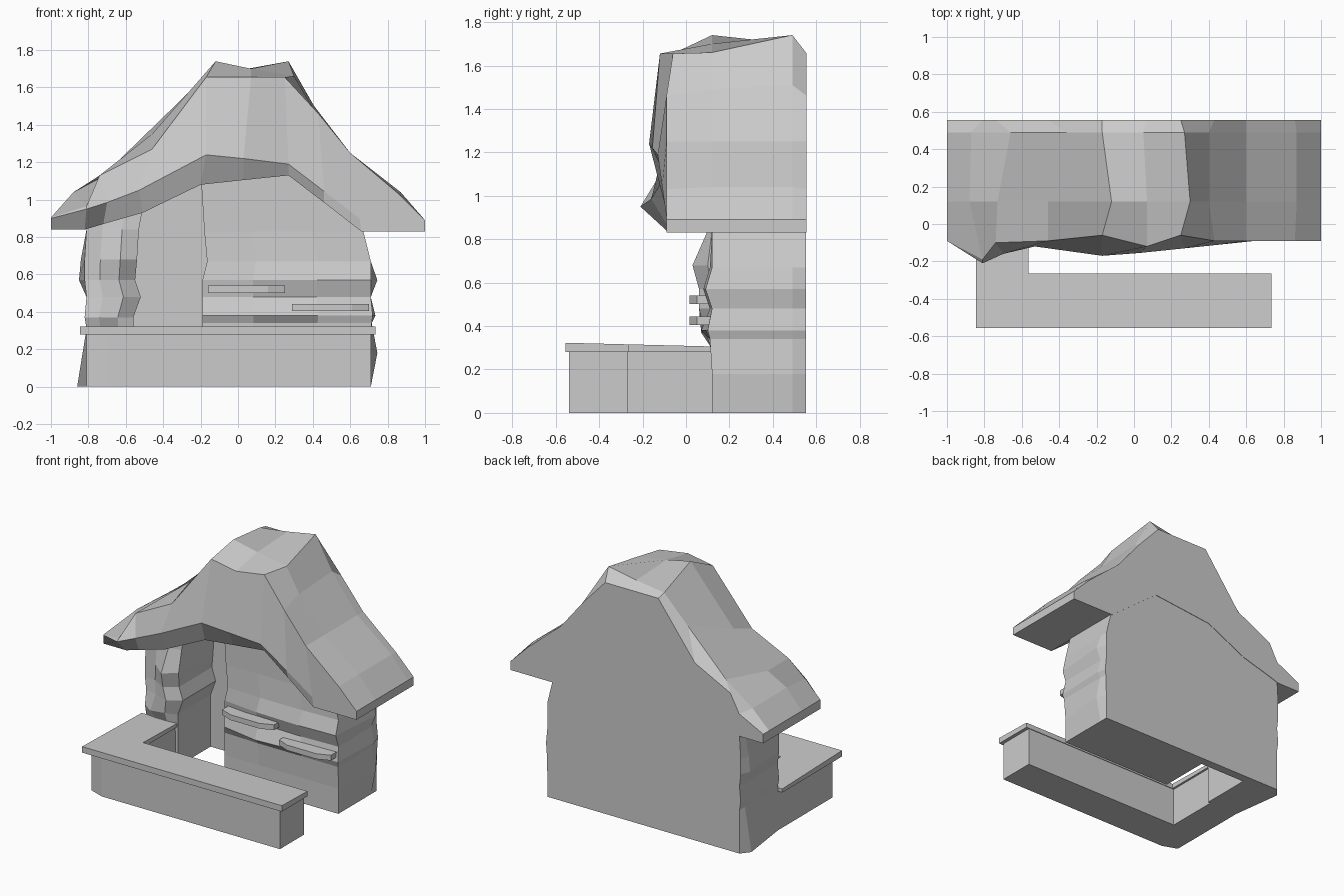
import bpy, bmesh


def finish(name, bm):
    """Clean up a bmesh and add it to the scene as a flat-shaded object."""
    bmesh.ops.remove_doubles(bm, verts=bm.verts, dist=0.0005)
    bmesh.ops.recalc_face_normals(bm, faces=bm.faces)
    me = bpy.data.meshes.new(name)
    bm.to_mesh(me)
    bm.free()
    ob = bpy.data.objects.new(name, me)
    bpy.context.collection.objects.link(ob)
    return ob


def loft(name, rings, wrap=False):
    """Skin equal-length closed rings and cap both ends."""
    bm = bmesh.new()
    vs = [[bm.verts.new(p) for p in r] for r in rings]
    n = len(vs[0])
    for a, b in zip(vs, vs[1:]):
        for i in range(n):
            j = (i + 1) % n
            bm.faces.new((a[i], a[j], b[j], b[i]))
    bm.faces.new(vs[0])
    bm.faces.new(vs[-1])
    return finish(name, bm)


def prism(name, outline, z0, top):
    """Extrude a plan outline; top is a function giving the height at y."""
    return loft(name, [[(x, y, z0) for x, y in outline],
                       [(x, y, top(y)) for x, y in outline]])


# Roof: matching profiles from left to right, skinned across x
under = [(-1, .84), (-.82, .84), (-.72, .87), (-.51, .93), (-.2, 1.08), (.03, 1.105),
         (.27, 1.13), (.46, .985), (.66, .83), (.85, .83), (1, .83)]
lip = [(-1, -.09, .9), (-.81, -.21, .95), (-.7, -.16, .985), (-.53, -.12, 1.05),
       (-.17, -.17, 1.24), (.03, -.155, 1.22), (.27, -.13, 1.19), (.46, -.11, 1.045),
       (.65, -.09, .9), (.85, -.09, .87), (1, -.09, .86)]
rim = [(-1, -.09, .905), (-.81, -.19, .965), (-.74, -.1, 1.13), (-.46, -.09, 1.27),
       (-.17, -.06, 1.655), (.07, -.12, 1.655), (.25, -.06, 1.655), (.43, -.09, 1.46),
       (.6, -.09, 1.25), (.86, -.09, 1.03), (1, -.09, .89)]
ridge = [(-1, .905), (-.88, 1.04), (-.73, 1.12), (-.46, 1.35), (-.12, 1.74), (.07, 1.7),
         (.3, 1.66), (.4, 1.49), (.6, 1.25), (.87, 1.04), (1, .89)]
rear = [(-1, .905), (-.87, 1.03), (-.66, 1.18), (-.36, 1.48), (-.17, 1.67), (.05, 1.7),
        (.27, 1.74), (.4, 1.51), (.6, 1.25), (.87, 1.04), (1, .89)]
BACK = .556
rings = []
for u, l, r, m, q in zip(under, lip, rim, ridge, rear):
    bz = r[2] if abs(r[0] + .81) > .01 else 1.0
    rings.append([(u[0], -.09, u[1]), l, r, (m[0], .12, m[1]), (q[0], .49, q[1]),
                  (r[0], BACK, bz), (u[0], BACK, u[1])])
loft("roof", rings)


# Rough walls: level rings of (z, left, right, left bulge, right bulge, four front depths)
def wall(name, levels):
    out = []
    for z, x0, x1, b0, b1, ya, yb, yc, yd in levels:
        w = x1 - x0
        out.append([(x0, .553, z), (x0 - b0, .49, z), (x0, ya, z), (x0 + w * .3, yb, z),
                    (x0 + w * .68, yc, z), (x1, yd, z), (x1 + b1, .49, z), (x1, .553, z)])
    loft(name, out)


wall("left_wall", [
    (0, -.81, -.56, .05, 0, .12, .12, .12, .12),
    (.31, -.81, -.56, 0, 0, .12, .11, .11, .12),
    (.37, -.82, -.56, .0, 0, .12, .07, .09, .12),
    (.48, -.81, -.52, .0, 0, .12, .1, .06, .12),
    (.57, -.82, -.55, .03, 0, .12, .12, .06, .12),
    (.68, -.82, -.54, .02, 0, .12, .12, .03, .10),
    (.84, -.81, -.53, 0, 0, .12, .12, .1, .12),
    (.95, -.80, -.51, 0, 0, .12, .12, .12, .12)])
wall("right_wall", [
    (0, -.19, .71, 0, 0, .12, .12, .12, .12),
    (.18, -.19, .71, 0, .035, .12, .12, .12, .12),
    (.34, -.19, .715, 0, 0, .12, .11, .11, .11),
    (.38, -.19, .72, 0, .015, .12, .07, .09, .10),
    (.48, -.19, .71, 0, 0, .12, .12, .11, .12),
    (.57, -.19, .71, 0, .035, .12, .09, .08, .09),
    (.67, -.165, .71, 0, 0, .12, .11, .11, .12),
    (.83, -.18, .67, 0, 0, .12, .12, .12, .12),
    (1.15, -.2, .3, 0, 0, .12, .12, .12, .12)])

# Back panel of the door recess
prism("recess_back", [(-.6, .49), (-.15, .49), (-.15, .553), (-.6, .553)], 0, lambda y: 1.13)

# L-shaped counter with an overhanging top
prism("counter_base", [(-.81, -.5), (-.7, -.54), (.71, -.54), (.71, -.27), (-.58, -.27),
                       (-.58, .14), (-.81, .14)], 0, lambda y: .29)
prism("counter_top", [(-.845, -.555), (.735, -.555), (.735, -.265), (-.565, -.265),
                      (-.565, .12), (-.845, .12)], .28, lambda y: .309 - .025 * y)

# Wall shelves with clipped front corners
for i, (x0, z0) in enumerate([(-.16, .502), (.29, .405)]):
    x1 = x0 + .41
    prism(f"shelf_{i + 1}", [(x0, .15), (x0, .05), (x0 + .09, .015), (x1 - .09, .015),
                             (x1, .05), (x1, .15)], z0, lambda y: z0 + .038)
